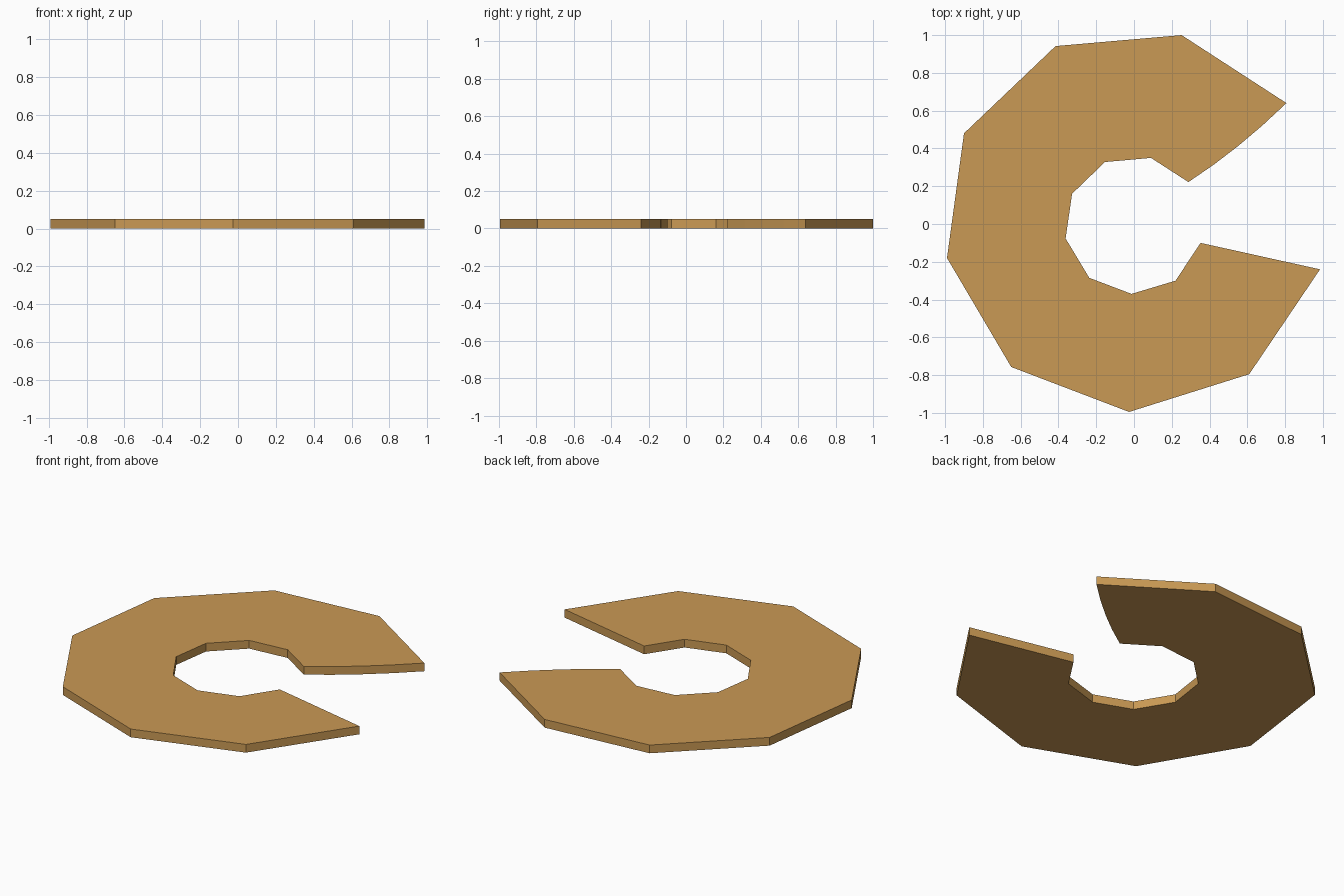
import bpy

if "Cube" in bpy.data.objects:
    bpy.data.objects.remove(bpy.data.objects["Cube"])

# Corner points of the inner and outer outlines, running counter-clockwise
INNER = [(.288, .222), (.09, .35), (-.154, .328), (-.328, .16), (-.362, -.077),
         (-.237, -.285), (-.013, -.37), (.22, -.30), (.352, -.10)]
OUTER = [(.807, .64), (.252, 1.0), (-.415, .942), (-.90, .48), (-.99, -.18),
         (-.65, -.757), (-.026, -.995), (.61, -.795), (.985, -.24)]
RINGS = 4
HEIGHT = .05

mat = bpy.data.materials.new("warm_wood")
mat.diffuse_color = (.59, .32, .089, 1)
mat.use_nodes = True
mat.node_tree.nodes["Principled BSDF"].inputs["Base Color"].default_value = mat.diffuse_color


def outline(t):
    """Corners at fraction t from the inner to the outer outline."""
    pts = [[a + (b - a) * t for a, b in zip(p, q)] for p, q in zip(INNER, OUTER)]
    bow = 4 * t * (1 - t)          # the upper cut end is slightly hollow
    pts[0][0] += .004 * bow
    pts[0][1] -= .018 * bow
    return pts


def ring(name, t0, t1):
    """Open C-shaped slab between two outlines."""
    n = len(INNER)
    a, b = outline(t0), outline(t1)
    verts = [(x, y, z) for z in (0, HEIGHT) for loop in (a, b) for x, y in loop]
    faces = []
    for i in range(n - 1):
        j = i + 1
        ia, ja, ib, jb = i, j, n + i, n + j
        faces += [(ia, ja, jb, ib),                                   # bottom
                  (2*n + ia, 2*n + ib, 2*n + jb, 2*n + ja),           # top
                  (ib, jb, 2*n + jb, 2*n + ib),                       # outer wall
                  (ja, ia, 2*n + ia, 2*n + ja)]                       # inner wall
    e = n - 1
    faces += [(0, n, 3*n, 2*n), (n + e, e, 2*n + e, 3*n + e)]         # cut ends
    me = bpy.data.meshes.new(name)
    me.from_pydata(verts, [], faces)
    me.materials.append(mat)
    ob = bpy.data.objects.new(name, me)
    bpy.context.collection.objects.link(ob)


# Four concentric slabs, innermost first
for k in range(RINGS):
    ring(f"ring_slab_{k + 1}", k / RINGS, (k + 1) / RINGS)
